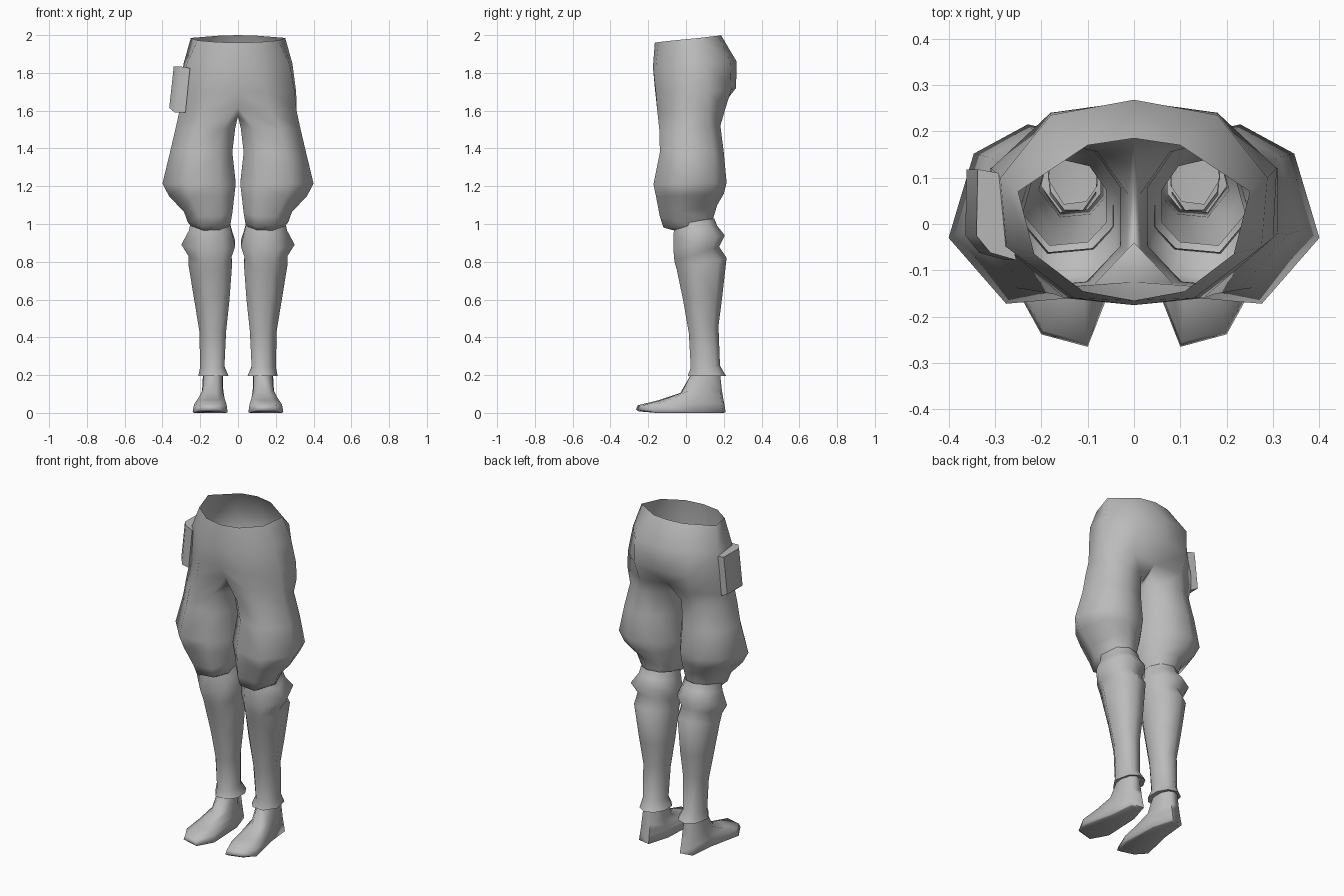
import bpy, bmesh, math
from mathutils import Vector

if "Cube" in bpy.data.objects:
    bpy.data.objects.remove(bpy.data.objects["Cube"])

grey = bpy.data.materials.new("cloth grey")
grey.diffuse_color = (0.5, 0.5, 0.5, 1)
grey.use_nodes = True
grey.node_tree.nodes["Principled BSDF"].inputs["Base Color"].default_value = grey.diffuse_color

# eight-sided leg section: (inner to outer, front to back)
SECTION = [(.22, .06), (.68, .02), (1, .38), (.86, .84),
           (.56, 1), (.2, .92), (0, .65), (0, .28)]


def leg_ring(zf, zb, xi, xo, yf, yb):
    return [(xi + (xo - xi) * u, yf + (yb - yf) * v, zf + (zb - zf) * v)
            for u, v in SECTION]


def bridge(bm, a, b, closed=True):
    n = len(a)
    for i in range(n if closed else n - 1):
        j = (i + 1) % n
        bm.faces.new((a[i], b[i], b[j], a[j]))


def finish(name, bm, mirror=True, angle=75):
    me = bpy.data.meshes.new(name)
    bm.to_mesh(me)
    bm.free()
    ob = bpy.data.objects.new(name, me)
    bpy.context.collection.objects.link(ob)
    me.materials.append(grey)
    if mirror:
        m = ob.modifiers.new("mirror", 'MIRROR')
        m.use_clip = True
        m.merge_threshold = .001
    bpy.ops.object.select_all(action='DESELECT')
    ob.select_set(True)
    bpy.context.view_layer.objects.active = ob
    bpy.ops.object.shade_smooth_by_angle(angle=math.radians(angle))
    return ob


def loft(name, rings, cap=False):
    bm = bmesh.new()
    vs = [[bm.verts.new(p) for p in r] for r in rings]
    for a, b in zip(vs, vs[1:]):
        bridge(bm, a, b)
    if cap:
        bm.faces.new(vs[-1][::-1])
    bmesh.ops.recalc_face_normals(bm, faces=bm.faces)
    return finish(name, bm)


# trousers: half hips with an open waist, running into one puffed leg
hips = [
    [(0, -.165, 1.96), (.11, -.145, 1.963), (.215, -.065, 1.972),
     (.25, .07, 1.985), (.1, .17, 1.997), (0, .185, 2)],
    [(0, -.175, 1.83), (.13, -.16, 1.83), (.275, -.05, 1.84),
     (.288, .1, 1.85), (.18, .235, 1.86), (0, .268, 1.86)],
    [(0, -.163, 1.7), (.15, -.16, 1.7), (.3, -.03, 1.7),
     (.308, .12, 1.7), (.18, .24, 1.71), (0, .265, 1.72)],
    [(0, -.125, 1.62), (.17, -.152, 1.6), (.31, -.02, 1.6),
     (.31, .12, 1.6), (.17, .205, 1.6), (0, .18, 1.61),
     (0, .1, 1.57), (0, -.04, 1.57)]]
thigh = [
    leg_ring(1.5, 1.52, .015, .33, -.148, .182),
    leg_ring(1.38, 1.38, .03, .36, -.145, .2),
    leg_ring(1.21, 1.22, .012, .4, -.18, .215),
    leg_ring(1.14, 1.16, .02, .365, -.165, .2),
    leg_ring(1.04, 1.1, .03, .285, -.145, .165),
    leg_ring(.98, 1.05, .04, .265, -.125, .15),
    leg_ring(.96, 1.02, .06, .24, -.05, .14)]
bm = bmesh.new()
rows = [[bm.verts.new(p) for p in r] for r in hips + thigh]
for i, (a, b) in enumerate(zip(rows, rows[1:])):
    if i < 3:
        bridge(bm, a, b[:6], False)
    else:
        bridge(bm, a, b)
bmesh.ops.recalc_face_normals(bm, faces=bm.faces)
finish("trousers", bm, angle=100)

# boot legs with a knee band and a flared ankle cuff
loft("boot_leg", [
    leg_ring(1.0, 1.03, .045, .25, -.065, .15),
    leg_ring(.95, .99, .035, .26, -.07, .165),
    leg_ring(.86, .94, .015, .3, -.072, .205),
    leg_ring(.8, .88, .035, .262, -.066, .175),
    leg_ring(.76, .82, .032, .262, -.055, .215),
    leg_ring(.6, .6, .045, .232, -.02, .19),
    leg_ring(.42, .46, .063, .205, .012, .172),
    leg_ring(.24, .25, .072, .2, .022, .18),
    leg_ring(.195, .195, .05, .21, .005, .212),
    leg_ring(.2, .2, .08, .185, .04, .19)])

# shoes: sole outline with toes turned out, narrowing up to the ankle
SOLE = [(.1, -.265), (.2, -.238), (.24, -.165), (.195, .04),
        (.18, .195), (.105, .21), (.065, .08), (.055, -.15)]
UPPER = [(.115, -.03, .105), (.165, -.025, .105), (.188, .02, .12),
         (.19, .09, .12), (.172, .18, .12), (.108, .19, .12),
         (.078, .1, .12), (.082, .02, .12)]
ANKLE = [(.11, .03, .21), (.15, .03, .21), (.18, .07, .21), (.185, .12, .21),
         (.16, .18, .21), (.115, .18, .21), (.08, .13, .21), (.082, .07, .21)]
rim_z = [.04, .04, .045, .05, .05, .05, .05, .045]
rim = [(.14 + (x - .14) * .93, y * .965, z) for (x, y), z in zip(SOLE, rim_z)]
instep = [tuple(Vector(a).lerp(Vector(b), .5) + Vector((0, 0, -.005)))
          for a, b in zip(rim, UPPER)]
sole = [(x, y, .018 if y < -.2 else .004) for x, y in SOLE]
base = [(.14 + (x - .14) * .9, y * .95, .008 if y < -.2 else 0) for x, y in SOLE]
loft("shoe", [ANKLE, UPPER, instep, rim, sole, base], cap=True)

# hip pouch on one side only, wrapped around the hip
outline = [(-.262, -.078), (-.318, -.062), (-.348, -.025), (-.345, .118),
           (-.3, .11), (-.28, .0)]
bm = bmesh.new()
top, low = [], []
for x, y in outline:
    top.append(bm.verts.new((x + .008, y, 1.835 if x < -.3 else 1.825)))
    low.append(bm.verts.new((x - .016, y, 1.615 if x < -.32 else 1.59)))
bridge(bm, top, low)
bm.faces.new(top)
bm.faces.new(low[::-1])
bmesh.ops.recalc_face_normals(bm, faces=bm.faces)
finish("hip_pouch", bm, mirror=False, angle=50)
